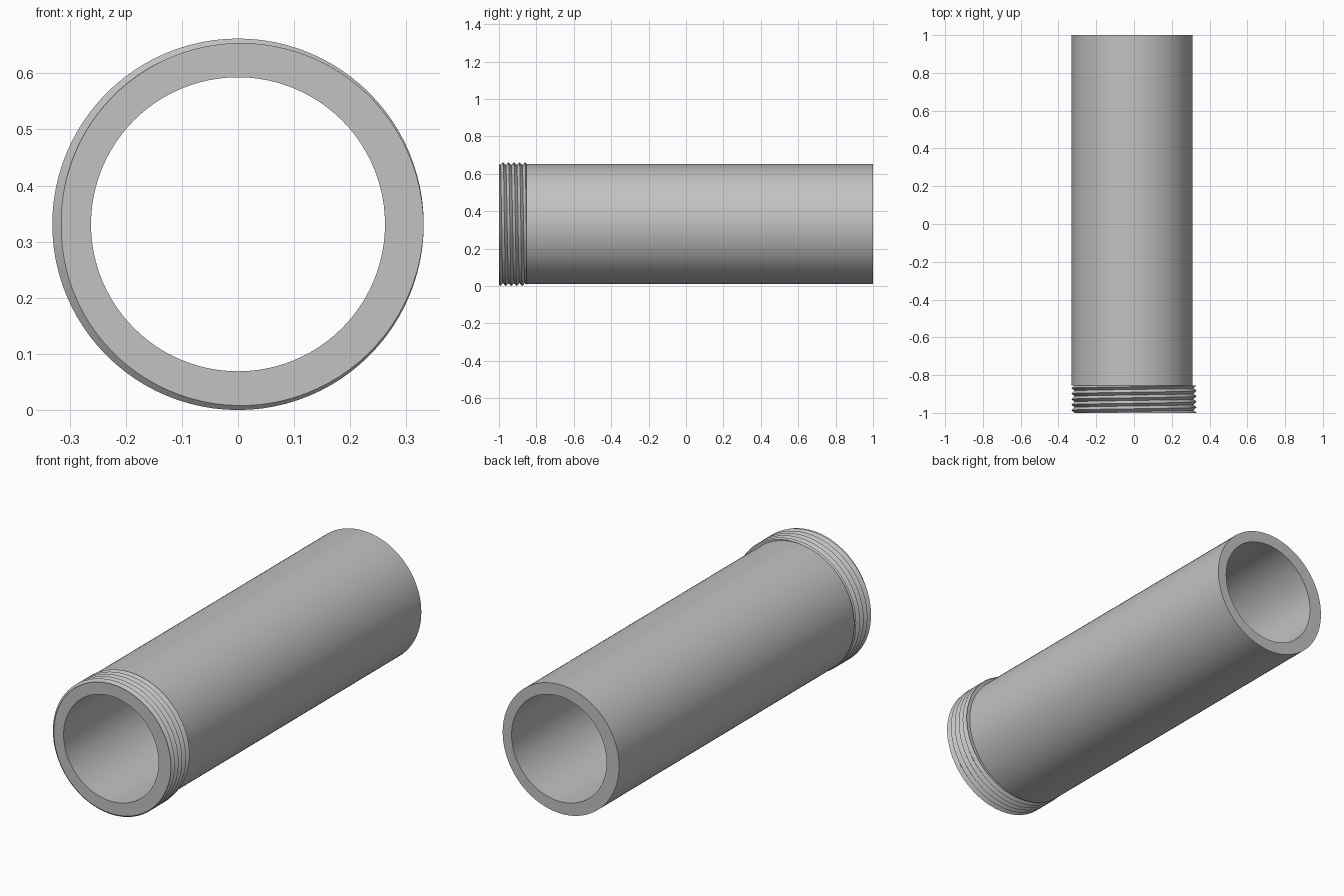
import bpy, bmesh, math

if "Cube" in bpy.data.objects:
    bpy.data.objects.remove(bpy.data.objects["Cube"])

N = 96                         # columns round the pipe
CENTRE_Z = 0.331
FRONT, SHOULDER, BACK = -1.0, -0.854, 1.0
BORE, TUBE, TUBE_SHIFT = 0.262, 0.321, -0.01
ROOT, CREST, TURNS = 0.315, 0.331, 5
PITCH = (SHOULDER - FRONT) / TURNS

steel = bpy.data.materials.new("steel grey")
steel.use_nodes = True
grey = (0.54, 0.54, 0.54, 1)
steel.diffuse_color = grey
steel.node_tree.nodes["Principled BSDF"].inputs["Base Color"].default_value = grey


def thread_radius(y, turn):
    """Triangular thread profile that winds round the axis."""
    phase = ((y - FRONT) / PITCH - turn) % 1
    return ROOT + (CREST - ROOT) * (1 - abs(2 * phase - 1))


def column(turn):
    """Outline of the wall at one angle, from the front bore to the back bore."""
    points = [(FRONT, BORE, 0)]
    for k in range(-2, 2 * TURNS + 1):
        y = min(max(FRONT + PITCH * (k / 2 + turn), FRONT), SHOULDER)
        points.append((y, thread_radius(y, turn), 0))
    points += [(SHOULDER, TUBE, TUBE_SHIFT), (BACK, TUBE, TUBE_SHIFT), (BACK, BORE, 0)]
    a = turn * math.tau
    return [(s - r * math.cos(a), y, CENTRE_Z + r * math.sin(a)) for y, r, s in points]


# Pipe wall: outlines joined round the axis, with the collapsed thread ends welded
bm = bmesh.new()
cols = [[bm.verts.new(p) for p in column(i / N)] for i in range(N + 1)]
for a, b in zip(cols, cols[1:]):
    for j in range(len(a)):
        k = (j + 1) % len(a)
        bm.faces.new((a[j], a[k], b[k], b[j]))
bmesh.ops.remove_doubles(bm, verts=bm.verts, dist=0.00002)
bmesh.ops.recalc_face_normals(bm, faces=bm.faces)

mesh = bpy.data.meshes.new("threaded_pipe")
bm.to_mesh(mesh)
bm.free()
mesh.materials.append(steel)
pipe = bpy.data.objects.new("threaded_pipe", mesh)
bpy.context.collection.objects.link(pipe)

# Smooth walls with crisp thread crests and rims
bpy.ops.object.select_all(action="DESELECT")
pipe.select_set(True)
bpy.context.view_layer.objects.active = pipe
bpy.ops.object.shade_smooth_by_angle(angle=math.radians(30))
